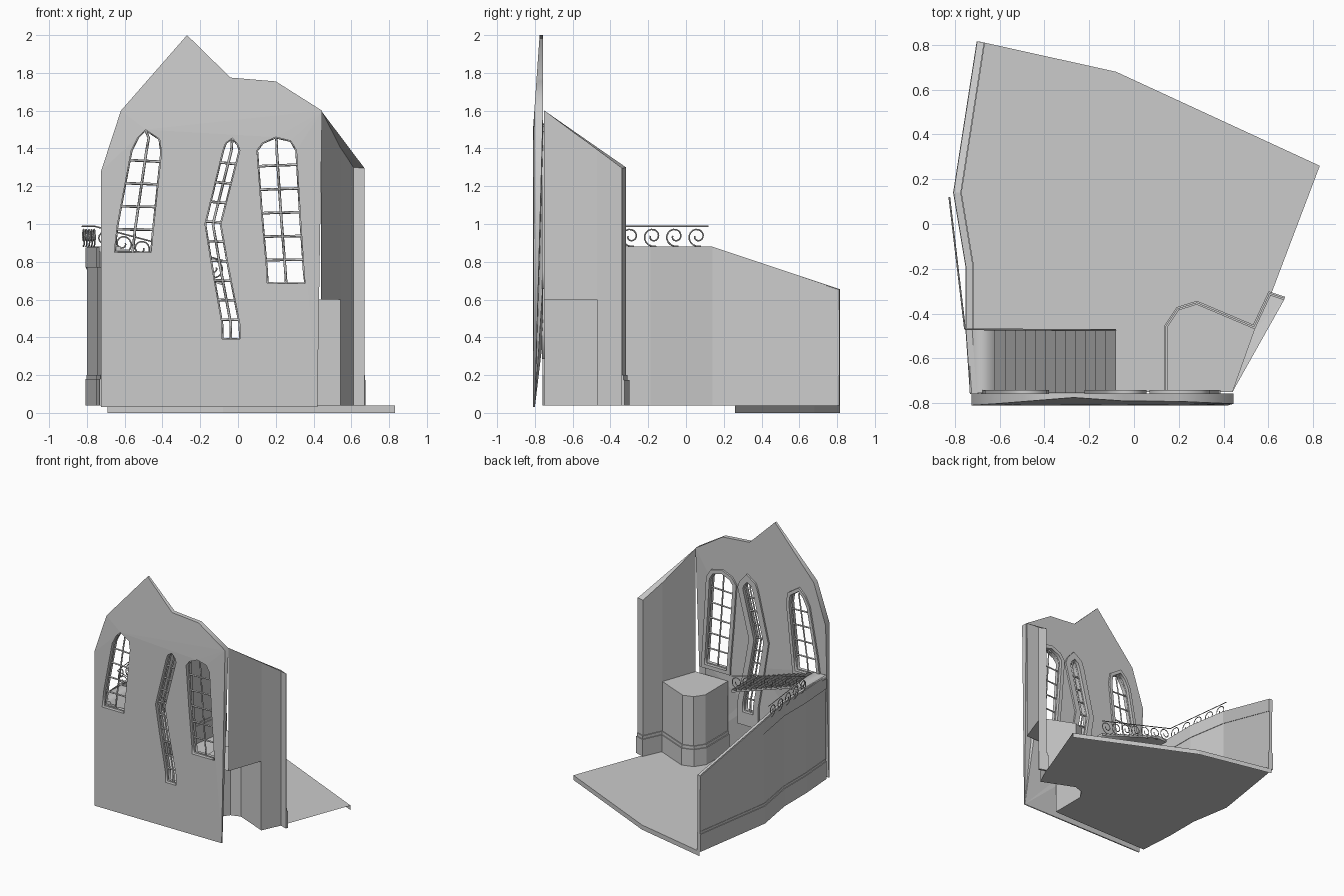
import bpy, bmesh, math
from mathutils import Vector

if "Cube" in bpy.data.objects:
    bpy.data.objects.remove(bpy.data.objects["Cube"])


def mesh_object(name, bm):
    bmesh.ops.remove_doubles(bm, verts=bm.verts, dist=0.0002)
    bmesh.ops.recalc_face_normals(bm, faces=bm.faces)
    me = bpy.data.meshes.new(name)
    bm.to_mesh(me)
    bm.free()
    ob = bpy.data.objects.new(name, me)
    bpy.context.collection.objects.link(ob)
    return ob


def sheet(name, points):
    bm = bmesh.new()
    bm.faces.new([bm.verts.new(p) for p in points])
    bmesh.ops.triangulate(bm, faces=bm.faces)
    return mesh_object(name, bm)


def offset(path, d, closed=False):
    """Mitred offset of a 2D path to its left."""
    out, n = [], len(path)
    pts = [Vector(p) for p in path]
    for i, p in enumerate(pts):
        a = pts[i - 1] if (i or closed) else None
        b = pts[(i + 1) % n] if (i < n - 1 or closed) else None
        ds = [(p - a).normalized()] if a else []
        if b:
            ds.append((b - p).normalized())
        ns = [Vector((-v.y, v.x)) for v in ds]
        m = sum(ns, Vector((0, 0))).normalized()
        out.append(p + m * d / max(0.5, m.dot(ns[0])))
    return out


def ribbon(name, path, d0, d1, low, high):
    """Upright wall along a path between two offsets, heights given per point."""
    n = len(path)
    low = low if isinstance(low, list) else [low] * n
    high = high if isinstance(high, list) else [high] * n
    A, B = offset(path, d0), offset(path, d1)
    bm = bmesh.new()
    rings = [[bm.verts.new((q.x, q.y, z)) for q, z in
              ((A[i], low[i]), (B[i], low[i]), (B[i], high[i]), (A[i], high[i]))]
             for i in range(n)]
    for r, s in zip(rings, rings[1:]):
        for k in range(4):
            bm.faces.new((r[k], r[(k + 1) % 4], s[(k + 1) % 4], s[k]))
    bm.faces.new(rings[0])
    bm.faces.new(rings[-1])
    return mesh_object(name, bm)


def panel(name, loops, front, back):
    """Flat xz panel with holes; front/back give y from height."""
    cu = bpy.data.curves.new(name, 'CURVE')
    cu.dimensions, cu.fill_mode, cu.extrude = '2D', 'BOTH', 1
    for loop in loops:
        sp = cu.splines.new('POLY')
        sp.points.add(len(loop) - 1)
        for p, q in zip(sp.points, loop):
            p.co = (q[0], q[1], 0, 1)
        sp.use_cyclic_u = True
    tmp = bpy.data.objects.new(name + "_curve", cu)
    bpy.context.collection.objects.link(tmp)
    deps = bpy.context.evaluated_depsgraph_get()
    me = bpy.data.meshes.new_from_object(tmp.evaluated_get(deps))
    bm = bmesh.new()
    bm.from_mesh(me)
    bpy.data.objects.remove(tmp)
    for v in bm.verts:
        x, z, side = v.co
        v.co = (x, front(z) if side > 0 else back(z), z)
    return mesh_object(name, bm)


def rods(name, lines, radius, res=0):
    cu = bpy.data.curves.new(name, 'CURVE')
    cu.dimensions, cu.bevel_depth, cu.bevel_resolution = '3D', radius, res
    for line in lines:
        sp = cu.splines.new('POLY')
        sp.points.add(len(line) - 1)
        for p, q in zip(sp.points, line):
            p.co = (*q, 1)
    ob = bpy.data.objects.new(name, cu)
    bpy.context.collection.objects.link(ob)
    return ob


def railing(name, p0, p1, n):
    """Top rail, bottom rail and a row of scrolls."""
    p0, p1 = Vector(p0), Vector(p1)
    up = Vector((0, 0, 1))
    step = (p1 - p0) / n
    u = Vector((step.x, step.y, 0)).normalized()
    lines = [[p0 + up * .107, p1 + up * .107]]
    for i in range(n):
        c = p0 + step * (i + .5) + up * .054
        spiral = []
        for k in range(22):
            a = -1.9 + k * .40
            r = .054 * (1 - k / 28)
            spiral.append(c + u * r * math.cos(a) + up * r * math.sin(a))
        lines.append(spiral)
    rods(name, lines, .004)


# Floor with a hanging lip along the two back edges
F = .038
pedestal = [(.15, -.75), (.15, -.46), (.20, -.385), (.28, -.36), (.54, -.47)]
back = [(.83, .26), (-.08, .68), (-.69, .815)]
left = [(-.695, .815), (-.80, .14), (-.745, -.19), (-.745, -.47), (-.725, -.76)]
sheet("floor", [(x, y, F) for x, y in pedestal + [(.61, -.32)] + back + left[1:]])
for i in range(2):
    (x0, y0), (x1, y1) = back[i:i + 2]
    sheet("floor_lip", [(x0, y0, 0), (x1, y1, 0), (x1, y1, F), (x0, y0, F)])

# Facade with three crooked windows: left side, right side, apex, bars, frame width, sill drop
windows = {
    "left": ([(-.655, .85), (-.64, .99), (-.565, 1.39), (-.53, 1.46)],
             [(-.46, .85), (-.45, .95), (-.405, 1.38), (-.415, 1.45)], (-.49, 1.5), 5, .025, 0),
    "middle": ([(-.085, .39), (-.085, .47), (-.14, .78), (-.175, 1.0), (-.08, 1.39), (-.065, 1.43)],
               [(.01, .39), (.01, .47), (-.055, .8), (-.09, 1.0), (.01, 1.39), (0, 1.42)],
               (-.03, 1.455), 10, .045, .06),
    "right": ([(.155, .685), (.152, .75), (.125, 1.05), (.10, 1.39), (.13, 1.43)],
              [(.355, .685), (.35, .75), (.33, 1.05), (.31, 1.39), (.28, 1.44)], (.20, 1.46), 6, .03, 0),
}
outline = [(-.725, .03), (.42, .03), (.445, 1.6), (.2, 1.755), (-.04, 1.775),
           (-.27, 2.0), (-.62, 1.6), (-.725, 1.28)]
holes = {k: w[0] + [w[2]] + w[1][::-1] for k, w in windows.items()}
panel("facade", [outline] + list(holes.values()),
      lambda z: -.81 + max(0, z - 1.5) * .07,
      lambda z: -.80 if z < .1 else -.757)


def along(side, t):
    """Point at fraction t of height up a window side."""
    z = side[0][1] + t * (side[-1][1] - side[0][1])
    for a, b in zip(side, side[1:]):
        if z <= b[1] + 1e-6:
            f = (z - a[1]) / (b[1] - a[1])
            return a[0] + f * (b[0] - a[0]), z
    return side[-1]


for key, (ls, rs, apex, bars, width, drop) in windows.items():
    hole = holes[key]
    frame = [Vector(p) for p in offset(hole, width, True)]
    frame[0].y -= drop
    frame[-1].y -= drop
    panel(key + "_window_frame", [frame, hole], lambda z: -.762, lambda z: -.742)
    mid = [((a[0] + b[0]) / 2, (a[1] + b[1]) / 2) for a, b in zip(ls, rs)] + [apex]
    lines = [mid, hole + hole[:1]]
    lines += [[along(ls, i / bars), along(rs, i / bars)] for i in range(1, bars)]
    rods(key + "_window_bars", [[(x, -.775, z) for x, z in l] for l in lines], .007)

# Left wall that slopes down at the back, with base and top mouldings
top = [.655, .88, .88, .88, .88]
ribbon("left_wall", left, 0, .022, F, top)
ribbon("left_wall_base", left, -.008, .03, F, .18)
ribbon("left_wall_base_edge", left, -.003, .025, .18, .2)
ribbon("left_wall_top_band", left, -.006, .026, [z - .11 for z in top], [z - .004 for z in top])

# Right wall: thin inner skin, end return and sloping cap
ribbon("right_wall_upper", [(.44, -.75), (.54, -.47)], -.002, .002, .6, [1.6, 1.405])
ribbon("right_wall", [(.54, -.47), (.61, -.32), (.67, -.34)], -.002, .002, F, [1.405, 1.3, 1.295])
sheet("right_wall_cap", [(.44, -.75, 1.6), (.54, -.47, 1.405), (.61, -.32, 1.3), (.67, -.34, 1.295)])

# Hollow pedestal and the base moulding running on to the right wall
ribbon("pedestal", pedestal, -.002, .002, F, .6)
sheet("pedestal_top", [(x, y, .6) for x, y in pedestal + [(.44, -.75)]])
run = pedestal + [(.61, -.32), (.67, -.34)]
ribbon("pedestal_base", run, 0, .016, F, .175)
ribbon("pedestal_base_edge", run, 0, .009, .175, .2)

# Landing and shallow stairs behind the facade
steps, x0, z0 = 12, -.62, .88
run_x, rise = .54 / steps, .18 / steps
profile = [(-.735, z0 - .025), (-.735, z0)]
for i in range(steps):
    profile += [(x0 + i * run_x, z0 - i * rise), (x0 + i * run_x, z0 - (i + 1) * rise)]
profile += [(-.08, z0 - .18), (-.08, z0 - .205), (x0, z0 - .025)]
panel("stairs", [profile], lambda z: -.755, lambda z: -.47)

# Scroll railings
railing("left_railing", (-.825, .12, .88), (-.755, -.47, .88), 5)
railing("stair_railing", (-.755, -.47, .88), (-.08, -.475, .70), 7)
